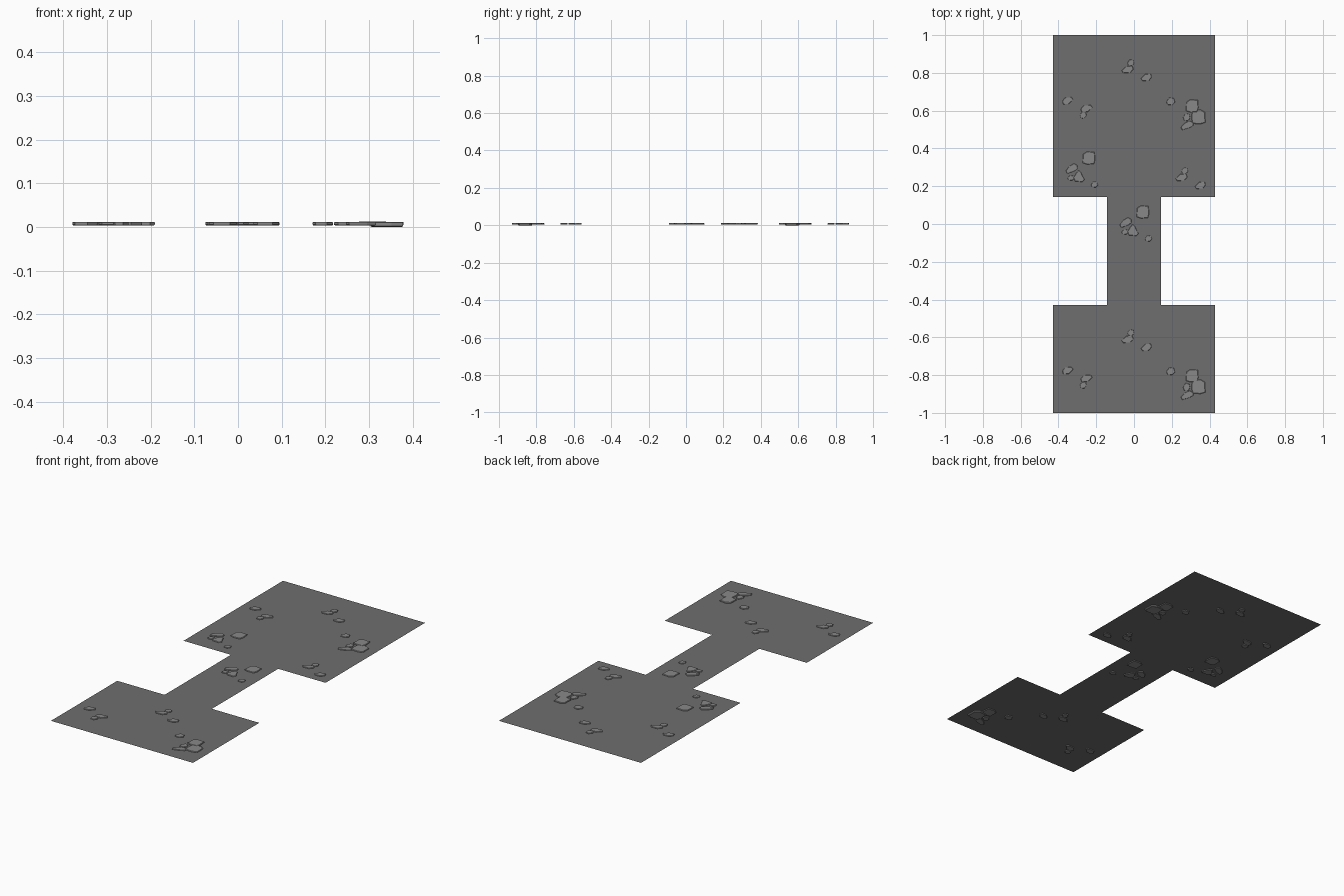
import bpy, bmesh
from math import pi
from mathutils import Matrix, Vector

if "Cube" in bpy.data.objects:
    bpy.data.objects.remove(bpy.data.objects["Cube"])

T = 2 / 7      # floor tile size
FLOOR = .008   # floor height; stones poke out on both sides


def material(name, v):
    m = bpy.data.materials.new(name)
    m.diffuse_color = (v, v, v, 1)
    m.use_nodes = True
    m.node_tree.nodes["Principled BSDF"].inputs["Base Color"].default_value = m.diffuse_color
    return m


def finish(bm, name, mat):
    me = bpy.data.meshes.new(name)
    bm.to_mesh(me)
    bm.free()
    me.materials.append(mat)
    ob = bpy.data.objects.new(name, me)
    bpy.context.collection.objects.link(ob)
    return ob


floor_mat = material("dark_grey", .157)
stone_mat = material("mid_grey", .25)

# floor: two rooms joined by a corridor, made of square tiles
tiles = [(i, j) for j in range(-3, 4) for i in (-1, 0, 1)
         if i == 0 or j not in (-1, 0)]
bm = bmesh.new()
for i, j in tiles:
    bm.faces.new([bm.verts.new(((i + a) * T, (j + b) * T, FLOOR))
                  for a, b in ((-.5, -.5), (.5, -.5), (.5, .5), (-.5, .5))])
bmesh.ops.remove_doubles(bm, verts=bm.verts, dist=1e-4)
finish(bm, "floor", floor_mat)

# stone outlines in a unit box
BLOCK = [(-1, -.8), (-.3, -1), (.8, -.95), (1, -.3), (.9, .9), (-.3, 1), (-.95, .6)]
CHUNK = [(-1, -.6), (-.6, -1), (.7, -.9), (1, -.3), (.5, .5), (.1, 1), (-.3, .8), (-.6, .1)]
WEDGE = [(-1, -.4), (-.8, -1), (.4, -.5), (1, 0), (.95, .6), (.4, 1), (-.4, .5)]
PEBBLE = [(-1, -.1), (-.7, -.9), (.4, -1), (1, -.2), (.7, .8), (-.3, 1)]
SLAB = [(-1, -.3), (-.7, -.9), (.5, -.8), (1, .1), (.8, .9), (-.2, .8)]


def stone(bm, shape, x0, x1, y0, y1, top=.012, bottom=.004, flip=1):
    """Thin flat stone with slightly chamfered faces, filling the given box."""
    cx, cy, rx, ry = (x0 + x1) / 2, (y0 + y1) / 2, (x1 - x0) / 2, (y1 - y0) / 2
    pts = [(flip * x, y) for x, y in shape][::flip]
    rings = [[bm.verts.new((cx + x * rx * s, cy + y * ry * s, z)) for x, y in pts]
             for s, z in ((.93, bottom), (1, bottom + .002), (1, top - .002), (.93, top))]
    n = len(pts)
    for lo, hi in zip(rings, rings[1:]):
        for k in range(n):
            m = (k + 1) % n
            bm.faces.new((lo[k], lo[m], hi[m], hi[k]))
    bm.faces.new(rings[-1])
    bm.faces.new(rings[0][::-1])


# stone clusters, relative to the tile centre
CLUSTER_A = [(BLOCK, .014, .08, .03, .098),
             (WEDGE, -.075, -.012, -.02, .035),
             (CHUNK, -.035, .024, -.063, -.002, .012, .004, -1),
             (PEBBLE, -.066, -.03, -.055, -.028),
             (PEBBLE, .058, .095, -.092, -.06)]
CLUSTER_B = [(BLOCK, -.01, .055, .02, .088, .013),
             (BLOCK, .018, .092, -.042, .035, .012, 0, -1),
             (WEDGE, -.038, .03, -.074, -.025),
             (PEBBLE, -.026, .012, -.026, .015),
             (PEBBLE, -.115, -.068, .058, .098)]
CLUSTER_C = [(SLAB, -.066, -.003, -.06, -.018),
             (PEBBLE, -.035, .001, -.02, .014),
             (SLAB, .036, .094, -.102, -.06)]

placements = [(CLUSTER_A, -1, 1, 0), (CLUSTER_A, 0, 0, 0),
              (CLUSTER_B, 1, 2, 0), (CLUSTER_B, 1, -3, 0),
              (CLUSTER_C, 0, 3, 0), (CLUSTER_C, 0, -2, 0), (CLUSTER_C, 1, 1, 0),
              (CLUSTER_C, -1, 2, pi), (CLUSTER_C, -1, -3, pi)]
for cluster, i, j, rot in placements:
    bm = bmesh.new()
    for s in cluster:
        stone(bm, *s)
    bm.transform(Matrix.Translation(Vector((i * T, j * T, 0))) @ Matrix.Rotation(rot, 4, 'Z'))
    finish(bm, "stone_cluster", stone_mat)
